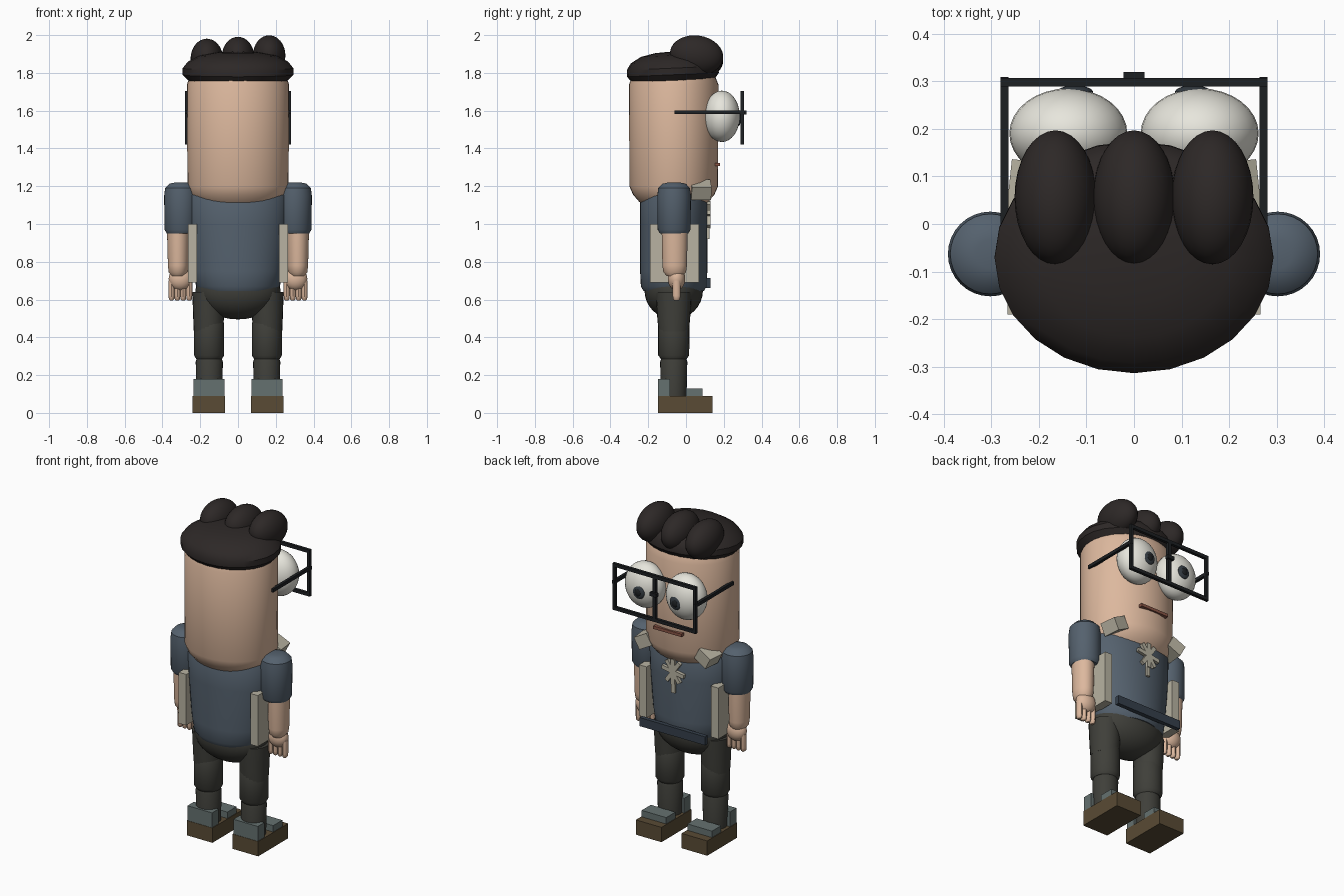
import bpy, bmesh
from math import sin, cos, pi, radians
from mathutils import Matrix, Euler

COLOURS = {
    "skin": (0.72, 0.48, 0.34), "shirt": (0.09, 0.12, 0.155), "trousers": (0.05, 0.05, 0.042),
    "hair": (0.026, 0.021, 0.020), "white": (0.80, 0.79, 0.72), "cream": (0.48, 0.45, 0.36),
    "black": (0.012, 0.014, 0.016), "iris": (0.035, 0.045, 0.055), "sole": (0.10, 0.07, 0.035),
    "boot": (0.13, 0.165, 0.16), "mouth": (0.25, 0.09, 0.06), "belt": (0.035, 0.05, 0.07),
}
MATS = {}
for key, c in COLOURS.items():
    MATS[key] = bpy.data.materials.new(key)
    MATS[key].diffuse_color = (*c, 1)


def finish(name, bm, mat, loc, rot, smooth):
    bmesh.ops.recalc_face_normals(bm, faces=bm.faces)
    me = bpy.data.meshes.new(name)
    bm.to_mesh(me)
    bm.free()
    ob = bpy.data.objects.new(name, me)
    bpy.context.collection.objects.link(ob)
    ob.location = loc
    ob.rotation_euler = [radians(a) for a in rot]
    me.materials.append(MATS[mat])
    if smooth:
        bpy.ops.object.select_all(action='DESELECT')
        ob.select_set(True)
        bpy.context.view_layer.objects.active = ob
        bpy.ops.object.shade_smooth_by_angle(angle=radians(35))
    return ob


def box(name, mat, loc, size, rot=(0, 0, 0)):
    bm = bmesh.new()
    bmesh.ops.create_cube(bm, size=1, matrix=Matrix.Diagonal((*size, 1)))
    return finish(name, bm, mat, loc, rot, False)


def ball(name, mat, loc, radii, rot=(0, 0, 0), seg=32):
    bm = bmesh.new()
    bmesh.ops.create_uvsphere(bm, u_segments=seg, v_segments=seg // 2, radius=1,
                              matrix=Matrix.Diagonal((*radii, 1)))
    return finish(name, bm, mat, loc, rot, True)


def stack(name, mat, loc, rings, rot=(0, 0, 0), seg=32):
    """Oval body lofted through rings of (x radius, y radius, z)."""
    bm = bmesh.new()
    loops = [[bm.verts.new((rx * cos(2 * pi * i / seg), ry * sin(2 * pi * i / seg), z))
              for i in range(seg)] for rx, ry, z in rings]
    for a, b in zip(loops, loops[1:]):
        for i in range(seg):
            j = (i + 1) % seg
            bm.faces.new((a[i], a[j], b[j], b[i]))
    bm.faces.new(loops[0])
    bm.faces.new(loops[-1])
    return finish(name, bm, mat, loc, rot, True)


CY = -0.065  # body axis

# head, hair cap and curls
stack("head", "skin", (0, CY, 0), [(0.17, 0.14, 1.08), (0.225, 0.185, 1.12), (0.252, 0.215, 1.155),
      (0.268, 0.235, 1.20), (0.27, 0.236, 1.74), (0.255, 0.22, 1.78)], seg=40)
stack("hair_cap", "hair", (0, -0.07, 1.81), [(0.25, 0.21, -0.065), (0.293, 0.243, -0.02),
      (0.293, 0.243, 0.015), (0.265, 0.22, 0.05), (0.20, 0.165, 0.082), (0.11, 0.09, 0.098),
      (0.03, 0.025, 0.102)], rot=(2.5, 0, 0), seg=24)
for name, x, z in (("curl_left", -0.165, 1.875), ("curl_middle", 0, 1.885), ("curl_right", 0.165, 1.893)):
    ball(name, "hair", (x, 0.056, z), (0.086, 0.142, 0.105), rot=(-8, 0, 0))

# mouth
box("mouth", "mouth", (0, 0.165, 1.315), (0.19, 0.03, 0.018))

# glasses front frame and bridge
for name, z in (("frame_top", 1.695), ("frame_bottom", 1.432)):
    box(name, "black", (0, 0.298, z), (0.56, 0.018, 0.02))
box("frame_middle", "black", (0, 0.298, 1.564), (0.022, 0.018, 0.26))
box("frame_bridge", "black", (0, 0.308, 1.59), (0.045, 0.022, 0.022))

# torso, belt, hips
stack("torso", "shirt", (0, CY, 0), [(0.20, 0.16, 0.645), (0.222, 0.174, 0.67), (0.235, 0.178, 0.75),
      (0.26, 0.178, 1.0), (0.263, 0.177, 1.15), (0.235, 0.15, 1.20)], seg=40)
box("belt_strip", "belt", (0, 0.118, 0.688), (0.44, 0.025, 0.052))
ball("hips", "trousers", (0, CY, 0.65), (0.225, 0.155, 0.155))

# chest motif: trunk and crossed leaves
box("motif_trunk", "cream", (0, 0.117, 1.0), (0.024, 0.016, 0.16))
for i, a in enumerate((35, -35, 80, 0)):
    box(f"motif_leaf_{i}", "cream", (0, 0.121, 1.05), (0.024, 0.018, 0.15), rot=(0, a, 0))

for s, side in ((-1, "left"), (1, "right")):
    # eyes
    ball(f"eye_{side}", "white", (s * 0.138, 0.19, 1.57), (0.124, 0.095, 0.136))
    ball(f"iris_{side}", "iris", (s * 0.124, 0.277, 1.558), (0.038, 0.014, 0.04))
    ball(f"pupil_{side}", "black", (s * 0.124, 0.286, 1.558), (0.02, 0.01, 0.022))
    # glasses sides
    box(f"frame_side_{side}", "black", (s * 0.271, 0.298, 1.564), (0.018, 0.018, 0.28))
    box(f"temple_{side}", "black", (s * 0.272, 0.124, 1.592), (0.017, 0.37, 0.02))
    # open overshirt panel and collar
    box(f"side_panel_{side}", "cream", (s * 0.241, -0.06, 0.845), (0.05, 0.26, 0.31))
    box(f"collar_{side}", "cream", (s * 0.205, 0.078, 1.182), (0.09, 0.105, 0.075), rot=(0, s * 28, s * 6))
    # sleeve and forearm
    stack(f"sleeve_{side}", "shirt", (s * 0.302, -0.063, 0),
          [(0.075, 0.075, 0.95), (0.087, 0.087, 0.97), (0.089, 0.089, 1.15), (0.084, 0.084, 1.19),
           (0.062, 0.062, 1.213), (0.03, 0.03, 1.22)])
    stack(f"forearm_{side}", "skin", (s * 0.317, -0.06, 0),
          [(0.035, 0.042, 0.725), (0.05, 0.06, 0.745), (0.054, 0.065, 0.78), (0.059, 0.069, 0.97)])
    # hand and fingers
    ball(f"hand_{side}", "skin", (s * 0.305, -0.05, 0.71), (0.062, 0.046, 0.062))
    for i, x in enumerate((0.258, 0.29, 0.321, 0.352)):
        stack(f"finger_{side}_{i}", "skin", (s * x, -0.05, 0),
              [(0.007, 0.01, 0.594), (0.014, 0.018, 0.602), (0.016, 0.021, 0.62), (0.016, 0.021, 0.70)], seg=12)
    # trouser leg in three lengths
    stack(f"thigh_{side}", "trousers", (s * 0.156, CY, 0),
          [(0.078, 0.08, 0.43), (0.081, 0.087, 0.5), (0.086, 0.094, 0.64)], seg=24)
    stack(f"knee_{side}", "trousers", (s * 0.153, CY, 0),
          [(0.068, 0.068, 0.285), (0.08, 0.082, 0.305), (0.08, 0.083, 0.47), (0.07, 0.07, 0.5)], seg=24)
    stack(f"shin_{side}", "trousers", (s * 0.152, CY, 0),
          [(0.068, 0.068, 0.09), (0.072, 0.072, 0.27), (0.064, 0.064, 0.295)], seg=24)
    # boot: sole, heel and toe strap
    box(f"sole_{side}", "sole", (s * 0.154, -0.005, 0.045), (0.172, 0.288, 0.09))
    box(f"boot_heel_{side}", "boot", (s * 0.154, -0.116, 0.135), (0.165, 0.062, 0.09))
    box(f"boot_strap_{side}", "boot", (s * 0.154, 0.044, 0.108), (0.165, 0.088, 0.042))
